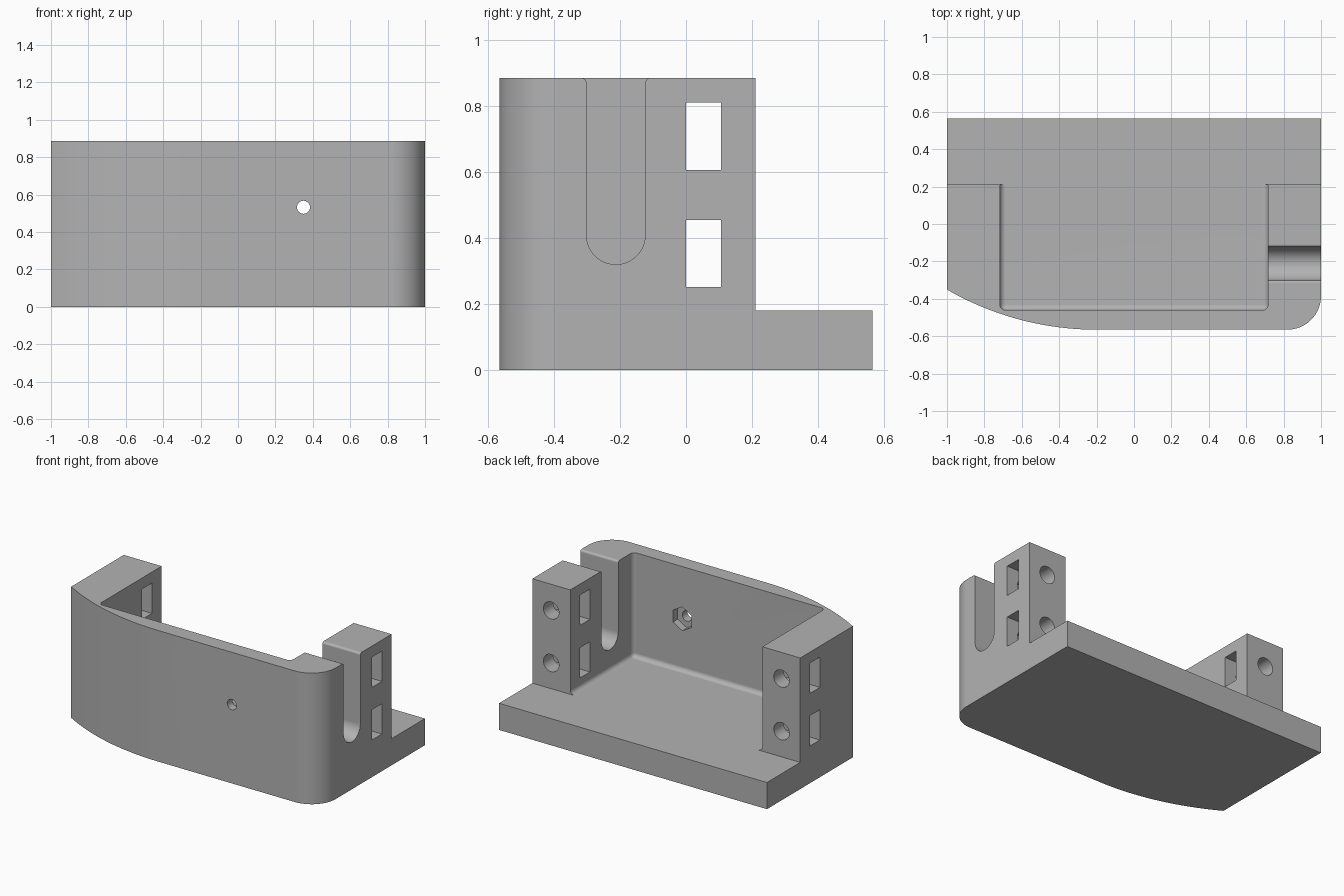
import bpy, bmesh, math
from mathutils import Matrix, Vector

if "Cube" in bpy.data.objects:
    bpy.data.objects.remove(bpy.data.objects["Cube"])

WALL_TOP, FLOOR, STEP_Y, BACK = 0.885, 0.18, 0.21, 0.565
INNER_X, INNER_Y = 0.717, -0.46
PILLAR_X = 0.86

grey = bpy.data.materials.new("plain_grey")
grey.use_nodes = True
COLOR = (0.45, 0.45, 0.45, 1)
grey.diffuse_color = COLOR
grey.node_tree.nodes["Principled BSDF"].inputs["Base Color"].default_value = COLOR


def arc(cx, cy, r, start, end, n):
    """Points along an arc, angles in degrees."""
    steps = [math.radians(start + (end - start) * i / n) for i in range(n + 1)]
    return [(cx + r * math.cos(a), cy + r * math.sin(a)) for a in steps]


def finish(name, bm):
    bmesh.ops.recalc_face_normals(bm, faces=bm.faces)
    mesh = bpy.data.meshes.new(name)
    bm.to_mesh(mesh)
    bm.free()
    mesh.materials.append(grey)
    obj = bpy.data.objects.new(name, mesh)
    bpy.context.collection.objects.link(obj)
    return obj


def prism(name, outline, place, depth):
    """Extrude a 2D outline; place maps each 2D point to 3D."""
    bm = bmesh.new()
    face = bm.faces.new([bm.verts.new(place(*p)) for p in outline])
    new = bmesh.ops.extrude_face_region(bm, geom=[face])["geom"]
    bmesh.ops.translate(bm, vec=depth,
                        verts=[v for v in new if isinstance(v, bmesh.types.BMVert)])
    return finish(name, bm)


def box_mesh(lo, hi):
    bm = bmesh.new()
    lo, hi = Vector(lo), Vector(hi)
    bmesh.ops.create_cube(bm, size=1, matrix=Matrix.Translation((lo + hi) / 2)
                          @ Matrix.Diagonal((*(hi - lo), 1)))
    return bm


def bore(name, x, z, y0, y1, r, sides):
    """Straight hole along y, with a corner pointing up."""
    outline = arc(x, z, r, 90, 450, sides)[:-1]
    return prism(name, outline, lambda a, b: (a, y0, b), (0, y1 - y0, 0))


# Solid body: swept front on one side, round corner on the other
sweep_r = 1.6
outline = [(1, BACK), (-1, BACK)]
outline += arc(-0.2, -BACK + sweep_r, sweep_r, 240, 270, 20)
outline += arc(0.82, -BACK + 0.18, 0.18, -90, 0, 16)
outline[2] = (-1, outline[2][1])
body = prism("bracket_body", outline, lambda a, b: (a, b, 0), (0, 0, WALL_TOP))

cutters = []

# Open ledge behind the pillars
cutters.append(finish("ledge_cutter", box_mesh((-1.2, STEP_Y, FLOOR), (1.2, 0.8, 1.2))))

# Cavity with filleted front corners and floor edges
bm = box_mesh((-INNER_X, INNER_Y, FLOOR), (INNER_X, STEP_Y + 0.003, 1.2))


def filleted(edge):
    a, b = (v.co for v in edge.verts)
    mid = (a + b) / 2
    at_back = mid.y > STEP_Y - 0.01
    at_top = mid.z > 1.1
    return not at_back and not at_top


bmesh.ops.bevel(bm, geom=[e for e in bm.edges if filleted(e)], offset=0.03,
                segments=5, profile=0.5, affect="EDGES")
cutters.append(finish("cavity_cutter", bm))

# Round-bottomed slot in one side wall, with softened rim
mid_y, half, rim = -0.2125, 0.089, 0.015
right_rim = arc(mid_y + half + rim, WALL_TOP - rim, rim, 180, 90, 5)
left_rim = [(2 * mid_y - y, z) for y, z in reversed(right_rim)]
slot = arc(mid_y, 0.409, half, 180, 360, 24) + right_rim
slot += [(right_rim[-1][0], 1.1), (left_rim[0][0], 1.1)] + left_rim
cutters.append(prism("slot_cutter", slot, lambda a, b: (0.5, a, b), (0.7, 0, 0)))

# Nut windows through both pillars, and screw holes from the back
for z in (0.353, 0.708):
    cutters.append(finish("window_cutter",
                          box_mesh((-1.2, 0, z - 0.102), (1.2, 0.106, z + 0.102))))
    for side in (-1, 1):
        cutters.append(bore("screw_cutter", side * PILLAR_X, z, -0.07, 0.4, 0.058, 32))

# Front screw hole with hexagonal nut pocket on the inside
cutters.append(bore("front_hole_cutter", 0.35, 0.532, -0.8, -0.3, 0.035, 32))
cutters.append(bore("hex_pocket_cutter", 0.35, 0.532, INNER_Y - 0.05, -0.3, 0.08, 6))

for cutter in cutters:
    cutter.hide_render = True
    mod = body.modifiers.new(cutter.name, "BOOLEAN")
    mod.operation, mod.solver, mod.object = "DIFFERENCE", "EXACT", cutter

# Bake the cuts, then discard the cutters
graph = bpy.context.evaluated_depsgraph_get()
result = bpy.data.meshes.new_from_object(body.evaluated_get(graph))
body.modifiers.clear()
body.data = result
for cutter in cutters:
    bpy.data.objects.remove(cutter)

bpy.ops.object.select_all(action="DESELECT")
body.select_set(True)
bpy.context.view_layer.objects.active = body
bpy.ops.object.shade_smooth_by_angle(angle=math.radians(28))
weighted = body.modifiers.new("even_shading", "WEIGHTED_NORMAL")
weighted.keep_sharp = True
